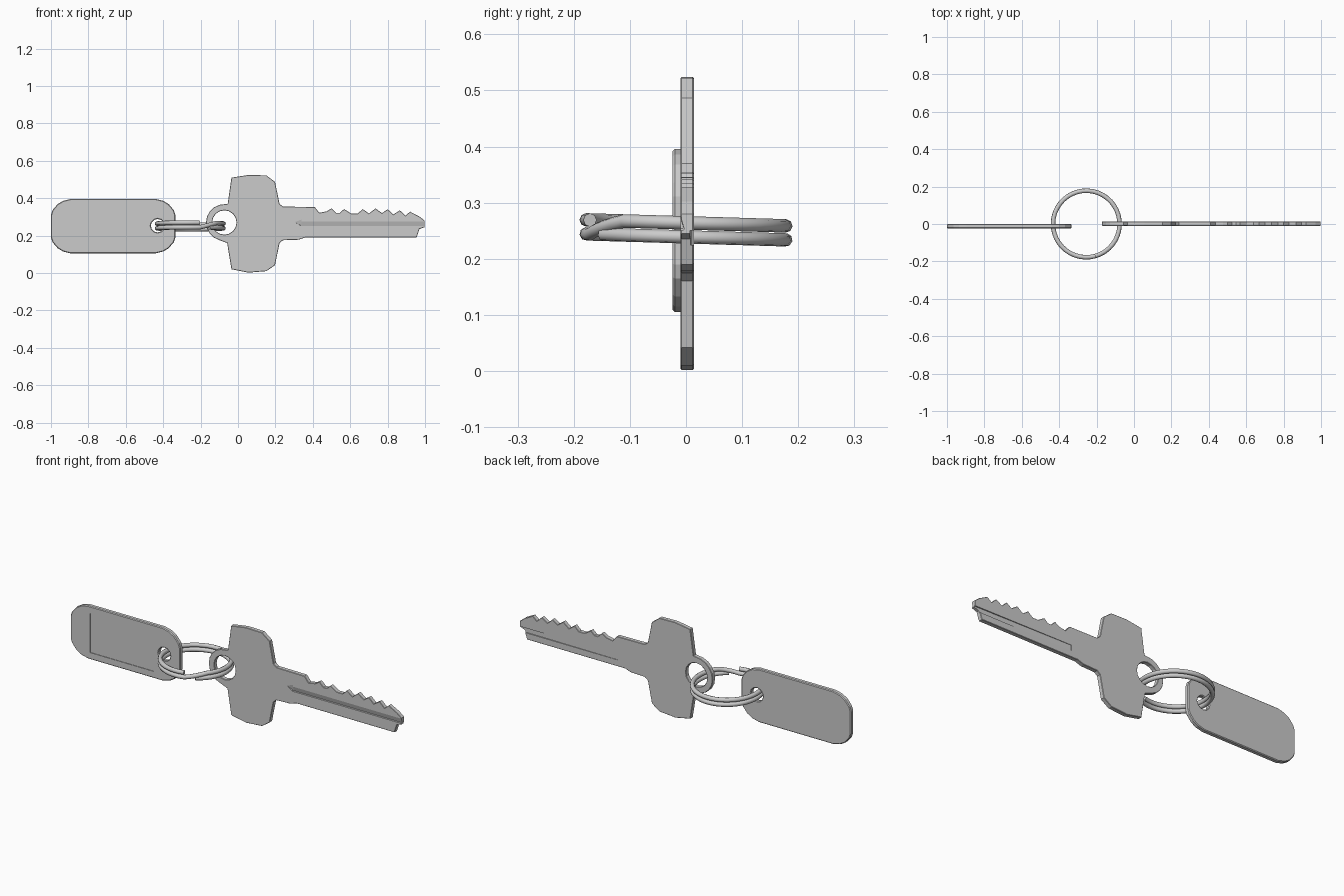
import bpy, bmesh
from math import sin, cos, pi, radians

if "Cube" in bpy.data.objects:
    bpy.data.objects.remove(bpy.data.objects["Cube"])


def arc(cx, cz, r, a0, a1, n):
    return [(cx + r * cos(radians(a0 + (a1 - a0) * i / n)),
             cz + r * sin(radians(a0 + (a1 - a0) * i / n))) for i in range(n + 1)]


def plate(name, loops, y, half, bevel):
    """Flat plate with holes, from closed outlines in x/z."""
    cu = bpy.data.curves.new(name, 'CURVE')
    cu.dimensions = '2D'
    cu.fill_mode = 'BOTH'
    cu.extrude, cu.bevel_depth, cu.offset = half - bevel, bevel, -bevel
    cu.bevel_resolution = 0
    for pts in loops:
        s = cu.splines.new('POLY')
        s.points.add(len(pts) - 1)
        for p, (x, z) in zip(s.points, pts):
            p.co = (x, z, 0, 1)
        s.use_cyclic_u = True
    ob = bpy.data.objects.new(name, cu)
    bpy.context.collection.objects.link(ob)
    ob.rotation_euler.x = pi / 2
    ob.location.y = y
    bpy.ops.object.select_all(action='DESELECT')
    ob.select_set(True)
    bpy.context.view_layer.objects.active = ob
    bpy.ops.object.convert(target='MESH')
    bpy.ops.object.transform_apply(location=True, rotation=True, scale=True)
    ob = bpy.context.object
    ob.name = name
    bm = bmesh.new()
    bm.from_mesh(ob.data)
    bmesh.ops.remove_doubles(bm, verts=bm.verts, dist=1e-5)
    bmesh.ops.recalc_face_normals(bm, faces=bm.faces)
    bm.to_mesh(ob.data)
    bm.free()
    for f in ob.data.polygons:
        f.use_smooth = False
    return ob


def cut(target, name, a, b):
    """Subtract the solid lofted between two equal point rings."""
    bm = bmesh.new()
    va, vb = [bm.verts.new(p) for p in a], [bm.verts.new(p) for p in b]
    bm.faces.new(va)
    bm.faces.new(vb[::-1])
    n = len(a)
    for i in range(n):
        bm.faces.new((va[i], vb[i], vb[(i + 1) % n], va[(i + 1) % n]))
    bmesh.ops.recalc_face_normals(bm, faces=bm.faces)
    me = bpy.data.meshes.new(name)
    bm.to_mesh(me)
    bm.free()
    ob = bpy.data.objects.new(name, me)
    bpy.context.collection.objects.link(ob)
    ob.hide_render = True
    ob.display_type = 'WIRE'
    m = target.modifiers.new(name, 'BOOLEAN')
    m.operation, m.solver, m.object = 'DIFFERENCE', 'EXACT', ob
    bpy.context.view_layer.objects.active = target
    bpy.ops.object.modifier_apply(modifier=name)
    bpy.data.objects.remove(ob)


# Key: wide head, hanging loop, toothed blade
head_top = [(-.055, .37), (-.035, .51), (.055, .524), (.152, .522), (.198, .487), (.222, .37), (.24, .355)]
teeth = [(.41, .353), (.435, .322), (.475, .33), (.50, .346), (.525, .322), (.545, .322), (.567, .342),
         (.605, .318), (.64, .318), (.667, .342), (.70, .318), (.735, .345), (.77, .32), (.80, .341),
         (.83, .313), (.865, .335), (.895, .307), (.92, .328)]
tip = [(.97, .302), (.998, .28), (.998, .245), (.97, .235), (.955, .19)]
bottom = [(.36, .19), (.325, .178), (.24, .175), (.222, .16), (.198, .042), (.152, .01), (.055, .002),
          (-.035, .02), (-.058, .16)]
loop = arc(-.073, .27, .098, 255, 105, 8)
key = plate("key", [head_top + teeth + tip + bottom + loop, arc(-.073, .27, .065, 0, 337.5, 15)],
            .002, .012, .002)

# Blade grooves: sloped on the front, narrow on the back
cut(key, "groove_front",
    [(.27, -.0125, .285), (.34, -.0125, .25), (.34, -.0125, .29)],
    [(.30, -.0105, .274), (.34, -.003, .252), (.34, -.0105, .288)])
cut(key, "groove_front_long",
    [(.335, -.0125, .25), (.335, -.003, .252), (.335, -.0125, .285)],
    [(1.05, -.0125, .25), (1.05, -.003, .252), (1.05, -.0125, .285)])
cut(key, "groove_back",
    [(.40, .0165, .225), (.40, .012, .225), (.40, .012, .255), (.40, .0165, .255)],
    [(1.05, .0165, .225), (1.05, .007, .225), (1.05, .007, .25), (1.05, .0165, .25)])

# Tag: clipped-corner plate with hole and label recess
quarter = [(0, .085), (.008, .06), (.035, .028), (.065, .01), (.105, 0)]
x0, x1, z0, z1 = -1, -.335, .105, .396
outline = ([(x0 + a, z1 - b) for a, b in quarter] + [(x1 - a, z1 - b) for a, b in quarter[::-1]]
           + [(x1 - a, z0 + b) for a, b in quarter] + [(x0 + a, z0 + b) for a, b in quarter[::-1]])
tag = plate("tag", [outline, arc(-.43, .253, .036, 0, 330, 11)], -.0115, .0125, .004)
rect = [(-.88, .142), (-.495, .142), (-.495, .356), (-.88, .356)]
cut(tag, "label_recess", [(x, -.03, z) for x, z in rect], [(x, -.021, z) for x, z in rect])

# Split ring: two tilted turns joined by a short step at the front
cu = bpy.data.curves.new("split_ring", 'CURVE')
cu.dimensions = '3D'
cu.bevel_depth, cu.bevel_resolution, cu.use_fill_caps = .012, 2, True
path = []
for i in range(82):
    turn = i * 9
    t = min(max((turn - 325) / 35, 0), 1)
    a = radians(-74 - turn)
    y = .178 * sin(a)
    path.append((-.255 + .178 * cos(a), y, .264 - .03 * y - .025 * t))
path = [p for p in path[:79]]
s = cu.splines.new('POLY')
s.points.add(len(path) - 1)
for p, co in zip(s.points, path):
    p.co = (*co, 1)
ring = bpy.data.objects.new("split_ring", cu)
bpy.context.collection.objects.link(ring)
bpy.ops.object.select_all(action='DESELECT')
ring.select_set(True)
bpy.context.view_layer.objects.active = ring
bpy.ops.object.convert(target='MESH')
bpy.ops.object.shade_smooth_by_angle(angle=radians(50))
